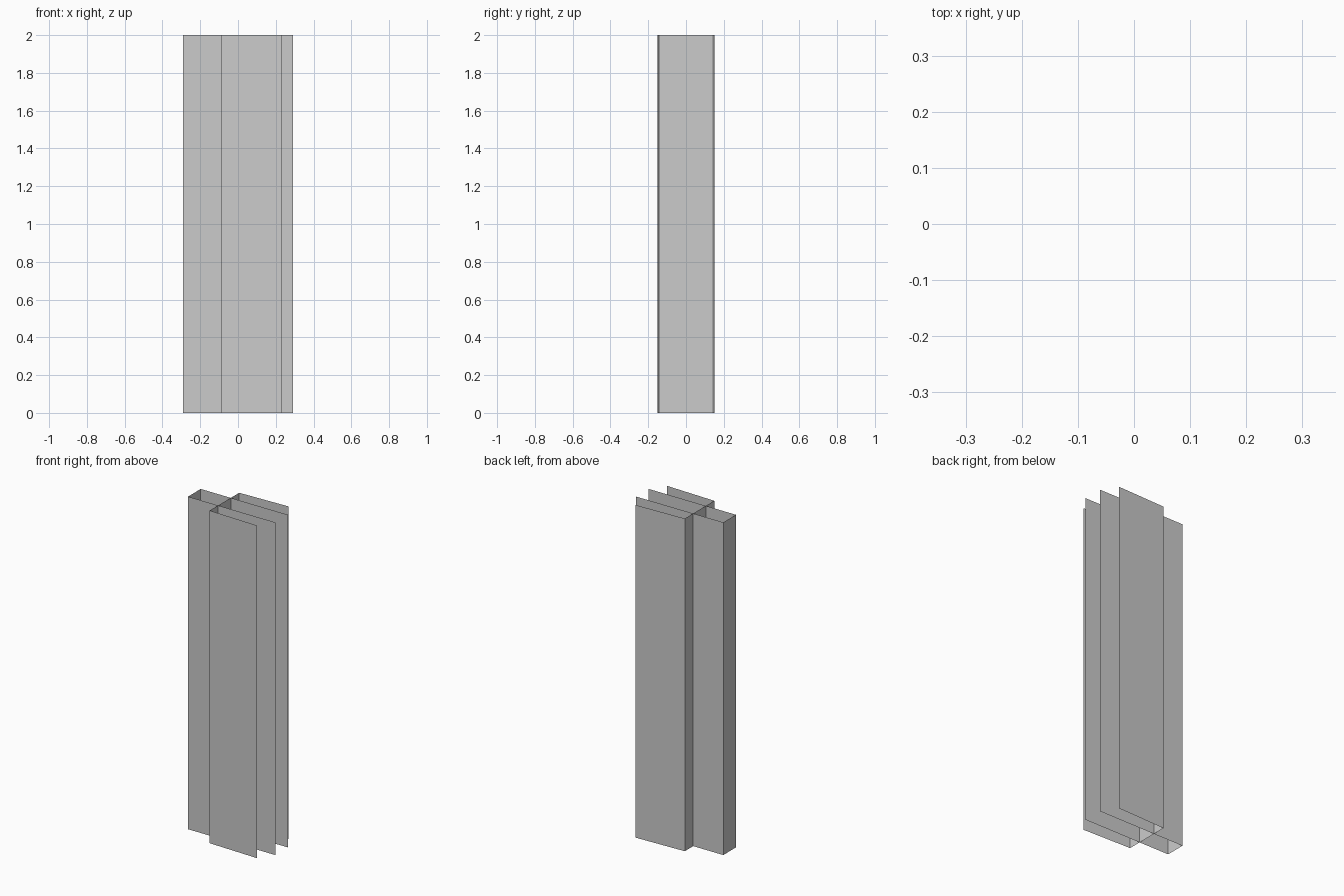
import bpy
import bmesh

if "Cube" in bpy.data.objects:
    bpy.data.objects.remove(bpy.data.objects["Cube"])

HEIGHT = 2.0


def extruded_sheet(name, path):
    """Thin vertical sheet made by lifting a plan outline to full height."""
    bm = bmesh.new()
    low = [bm.verts.new((x, y, 0)) for x, y in path]
    edges = [bm.edges.new(pair) for pair in zip(low, low[1:])]
    lifted = bmesh.ops.extrude_edge_only(bm, edges=edges)["geom"]
    verts = [g for g in lifted if isinstance(g, bmesh.types.BMVert)]
    bmesh.ops.translate(bm, verts=verts, vec=(0, 0, HEIGHT))
    bmesh.ops.recalc_face_normals(bm, faces=bm.faces)
    mesh = bpy.data.meshes.new(name)
    bm.to_mesh(mesh)
    bm.free()
    obj = bpy.data.objects.new(name, mesh)
    bpy.context.collection.objects.link(obj)
    return obj


# Long narrow channel, open on the right
extruded_sheet("inner_channel",
               [(0.29, -0.06), (-0.29, -0.06), (-0.29, 0.06), (0.29, 0.06)])

# Shorter wide channel, flaring slightly towards its open right side
extruded_sheet("outer_channel",
               [(0.23, -0.15), (-0.09, -0.14), (-0.09, 0.14), (0.23, 0.15)])
